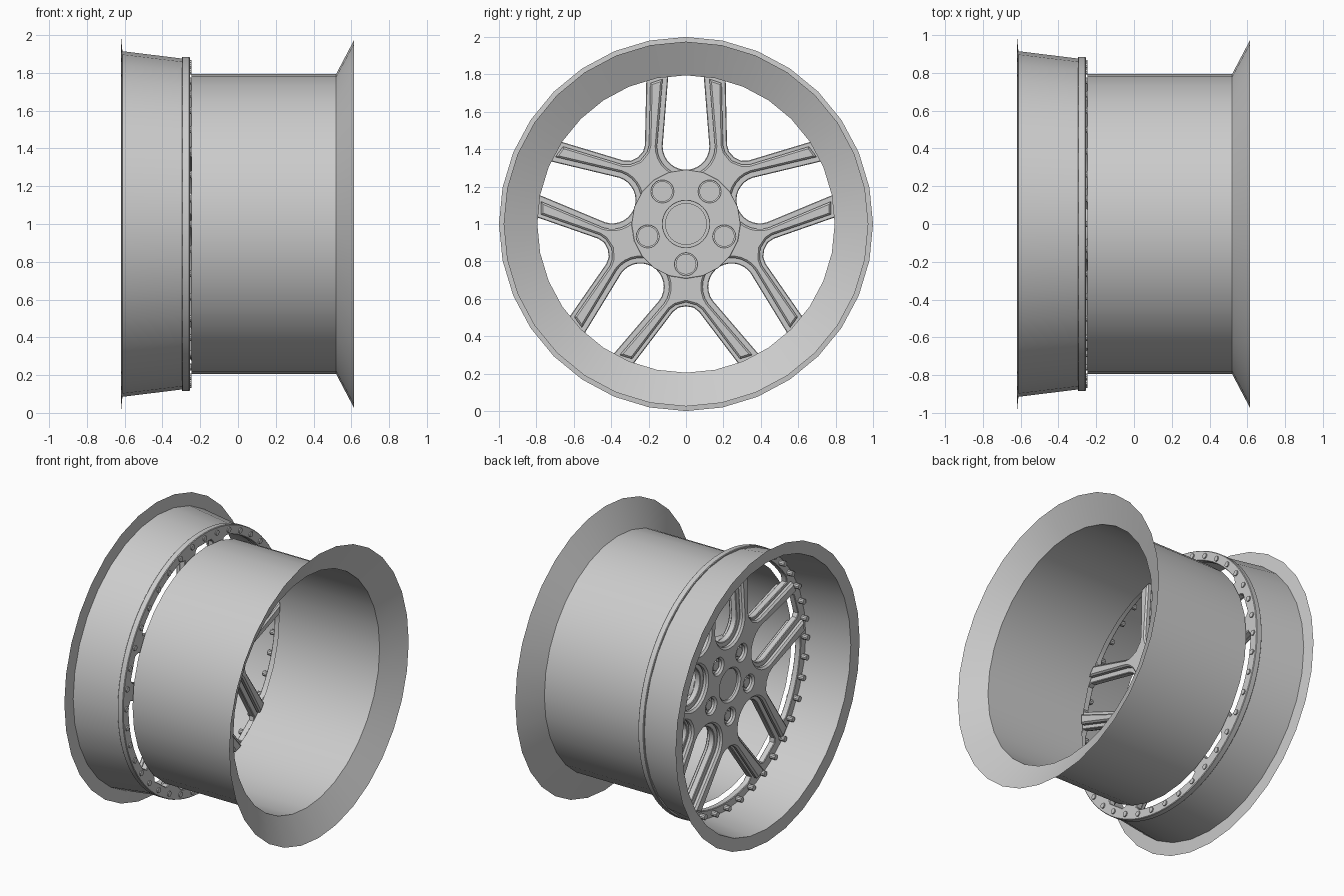
import bpy, bmesh, math
from mathutils import Matrix, Vector

if "Cube" in bpy.data.objects:
    bpy.data.objects.remove(bpy.data.objects["Cube"])

GREY = (0.6, 0.6, 0.6, 1)
metal = bpy.data.materials.new("grey metal")
metal.use_nodes = True
metal.diffuse_color = GREY
metal.node_tree.nodes["Principled BSDF"].inputs["Base Color"].default_value = GREY

# Wheel axis runs along x: local x, y, z become world y, z, x
AXIS = Matrix(((0, 0, 1, 0), (1, 0, 0, 0), (0, 1, 0, 1), (0, 0, 0, 1)))
NARROW = [math.radians(90 + 72 * k) for k in range(5)]
HALF = math.radians(36)


def finish(name, bm):
    mesh = bpy.data.meshes.new(name)
    bmesh.ops.remove_doubles(bm, verts=bm.verts, dist=0.0001)
    bmesh.ops.recalc_face_normals(bm, faces=bm.faces)
    bm.transform(AXIS)
    bm.to_mesh(mesh)
    bm.free()
    mesh.polygons.foreach_set("use_smooth", [True] * len(mesh.polygons))
    mesh.set_sharp_from_angle(angle=math.radians(30))
    mesh.materials.append(metal)
    obj = bpy.data.objects.new(name, mesh)
    bpy.context.collection.objects.link(obj)
    return obj


def lathe(name, profile, steps=32):
    """Revolve (position along axis, radius) points."""
    bm = bmesh.new()
    verts = [bm.verts.new((0, r, x)) for x, r in profile]
    edges = [bm.edges.new(pair) for pair in zip(verts, verts[1:])]
    bmesh.ops.spin(bm, geom=verts + edges, cent=(0, 0, 0), axis=(0, 0, 1),
                   angle=math.tau, steps=steps, use_duplicate=False)
    return finish(name, bm)


def plate(name, loops, x0, x1, chamfer):
    """Flat plate with holes, chamfered on both faces."""
    curve = bpy.data.curves.new(name, "CURVE")
    curve.dimensions = "2D"
    curve.fill_mode = "BOTH"
    curve.extrude = abs(x1 - x0) / 2 - chamfer
    curve.bevel_depth = chamfer
    curve.bevel_resolution = 0
    curve.offset = -chamfer
    for loop in loops:
        spline = curve.splines.new("POLY")
        spline.points.add(len(loop) - 1)
        for point, (u, v) in zip(spline.points, loop):
            point.co = (u, v, 0, 1)
        spline.use_cyclic_u = True
    temp = bpy.data.objects.new(name + "_curve", curve)
    bpy.context.collection.objects.link(temp)
    graph = bpy.context.evaluated_depsgraph_get()
    mesh = bpy.data.meshes.new_from_object(temp.evaluated_get(graph))
    bm = bmesh.new()
    bm.from_mesh(mesh)
    bm.transform(Matrix.Translation((0, 0, (x0 + x1) / 2)))
    bpy.data.objects.remove(temp)
    bpy.data.curves.remove(curve)
    bpy.data.meshes.remove(mesh)
    return finish(name, bm)


def pegs(name, spots, radius, x0, x1, sides):
    bm = bmesh.new()
    for u, v in spots:
        bmesh.ops.create_cone(bm, cap_ends=True, segments=sides, radius1=radius,
                              radius2=radius, depth=abs(x1 - x0),
                              matrix=Matrix.Translation((u, v, (x0 + x1) / 2)))
    return finish(name, bm)


def circle(radius, count, cu=0, cv=0):
    return [(cu + radius * math.cos(math.tau * i / count),
             cv + radius * math.sin(math.tau * i / count)) for i in range(count)]


def turn(points, angle):
    c, s = math.cos(angle), math.sin(angle)
    return [(u * c - v * s, u * s + v * c) for u, v in points]


def narrow_edge(end, d):
    """U-shaped gap inside a spoke pair, widened by d."""
    w = 0.125 + d
    arc = [(0.415 - w * math.cos(t), w * math.sin(t))
           for t in (math.radians(a) for a in range(-90, 91, 12))]
    return [(end, -0.095 - d)] + arc + [(end, 0.095 + d)]


def wide_edge(end, d):
    """V-shaped gap between spoke pairs, widened by d."""
    side = [(end, 0.275 + (end - 0.74) * 0.77), (0.47, 0.07), (0.447, 0.04)]
    side = [(u - 0.61 * d, v + 0.79 * d) for u, v in side]
    return [(u, -v) for u, v in side] + [(0.44 - d, 0)] + side[::-1]


def star(end, dn, dw):
    """Outline of hub and ten spokes."""
    outline = []
    for a in NARROW:
        outline += turn(narrow_edge(end, dn), a)
        outline += turn(wide_edge(end - 0.04, dw), a + HALF)
    return outline


lugs = [turn([(0.215, 0)], a + HALF)[0] for a in NARROW]


def hub_holes(centre, lug):
    return [circle(centre, 32)] + [circle(lug, 20, u, v) for u, v in lugs]


# Rim shells
lathe("outer_dish", [(-0.62, 1.0), (-0.612, 0.915), (-0.29, 0.875)])
lathe("inner_barrel", [(-0.245, 0.795), (0.52, 0.795), (0.615, 0.975)])

# Mounting ring and spoke web, with windows cut through
windows = []
for a in NARROW:
    u_gap = narrow_edge(0.79, 0)
    windows.append(turn(u_gap + [(0.812, 0.075), (0.812, -0.075)], a))
    rim_arc = [(0.82 * math.cos(t), 0.82 * math.sin(t))
               for t in (math.radians(d) for d in range(18, -19, -4))]
    windows.append(turn(wide_edge(0.75, 0) + rim_arc, a + HALF))
plate("spoke_web", [circle(0.885, 96)] + windows, -0.297, -0.255, 0.004)

# Raised spoke faces, front and back
plate("spoke_face", [star(0.81, 0.026, 0.012)] + hub_holes(0.105, 0.05),
      -0.335, -0.293, 0.012)
plate("spoke_back", [star(0.775, 0.03, 0.022)] + hub_holes(0.125, 0.06),
      -0.258, -0.215, 0.01)

# Hub pad, centre cap and wheel nuts
plate("hub_pad", [circle(0.292, 20)] + hub_holes(0.125, 0.06), -0.256, -0.205, 0.002)
pegs("centre_cap", [(0, 0)], 0.112, -0.312, -0.212, 32)
pegs("wheel_nuts", lugs, 0.055, -0.29, -0.208, 20)
pegs("nut_seats", lugs, 0.032, -0.318, -0.29, 12)

# Rim bolts around the ring
pegs("rim_bolts", circle(0.85, 40), 0.018, -0.335, -0.247, 10)
